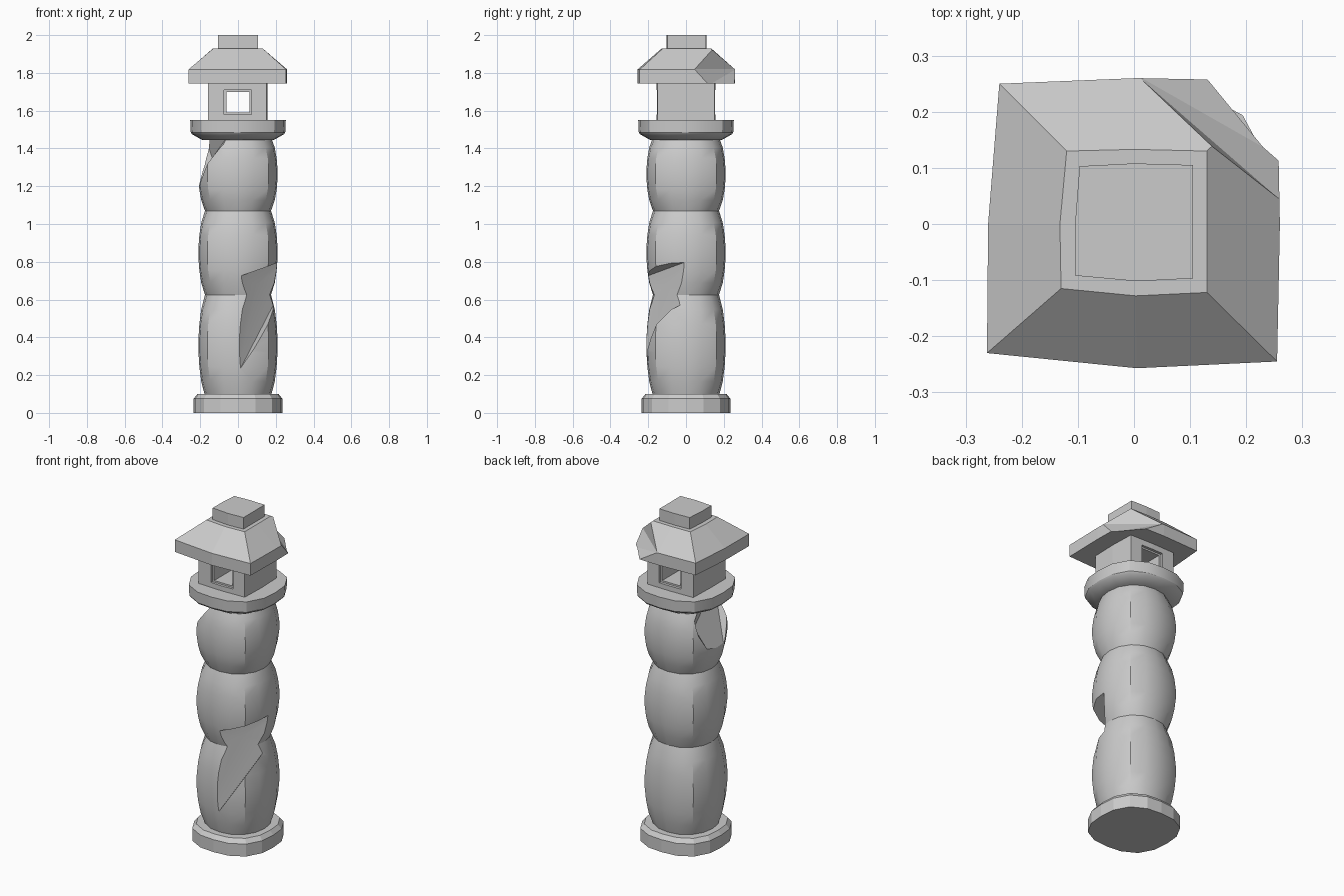
import bpy, bmesh, math
from mathutils import Vector

if "Cube" in bpy.data.objects:
    bpy.data.objects.remove(bpy.data.objects["Cube"])


def finish(name, bm):
    bmesh.ops.recalc_face_normals(bm, faces=bm.faces)
    me = bpy.data.meshes.new(name)
    bm.to_mesh(me)
    bm.free()
    ob = bpy.data.objects.new(name, me)
    bpy.context.collection.objects.link(ob)
    return ob


def loft(name, rings):
    """Join rings of equal point count into a closed solid."""
    bm = bmesh.new()
    loops = [[bm.verts.new(p) for p in ring] for ring in rings]
    n = len(loops[0])
    for a, b in zip(loops, loops[1:]):
        for i in range(n):
            j = (i + 1) % n
            bm.faces.new((a[i], a[j], b[j], b[i]))
    bm.faces.new(loops[0][::-1])
    bm.faces.new(loops[-1])
    return finish(name, bm)


def rounded(z, r, p=2.6, n=16):
    """Rounded-square cross section."""
    out = []
    for i in range(n):
        a = 2 * math.pi * i / n
        c, s = math.cos(a), math.sin(a)
        k = r / (abs(c) ** p + abs(s) ** p) ** (1 / p)
        out.append((k * c, k * s, z))
    return out


def hull(name, pts):
    bm = bmesh.new()
    for p in pts:
        bm.verts.new(p)
    res = bmesh.ops.convex_hull(bm, input=bm.verts)
    bmesh.ops.delete(bm, geom=[v for v in bm.verts if not v.link_faces], context='VERTS')
    return finish(name, bm)


def block(name, x0, x1, y0, y1, z0, z1):
    return hull(name, [(x, y, z) for x in (x0, x1) for y in (y0, y1) for z in (z0, z1)])


def cut(ob, cutter):
    cutter.hide_render = True
    m = ob.modifiers.new("cut", 'BOOLEAN')
    m.operation = 'DIFFERENCE'
    m.solver = 'EXACT'
    m.object = cutter
    bpy.context.view_layer.objects.active = ob
    bpy.ops.object.modifier_apply(modifier=m.name)
    bpy.data.objects.remove(cutter)


def smooth(ob, deg=30):
    bpy.ops.object.select_all(action='DESELECT')
    ob.select_set(True)
    bpy.context.view_layer.objects.active = ob
    bpy.ops.object.shade_smooth_by_angle(angle=math.radians(deg))


# base slab
loft("base", [rounded(0, 0.235), rounded(0.075, 0.235), rounded(0.1, 0.215)])

# column of three bulging drums
rings = []
for z0, z1 in ((0.09, 0.625), (0.625, 1.07), (1.07, 1.46)):
    steps = 7
    for i in range(steps + 1):
        if rings and i == 0:
            continue
        t = i / steps
        b = max(0.0, math.sin(math.pi * t)) ** 0.7
        rings.append(rounded(z0 + (z1 - z0) * t, 0.175 + 0.035 * b, 2.15 + 0.6 * b))
column = loft("column", rings)

# broken chip low on the front right
cut(column, hull("chip_low", [
    (0, -0.217, 0.72), (0.217, 0, 0.80), (0, -0.217, 0.21), (0.217, 0, 0.63),
    (0.10, -0.11, 0.68), (0.118, -0.105, 0.55), (0.4, -0.4, 0.85), (0.4, -0.4, 0.7)]))
# broken chip high on the left
cut(column, hull("chip_high", [
    (-0.05, -0.2, 1.47), (-0.175, 0.16, 1.47), (-0.13, -0.1, 1.345), (-0.137, 0.12, 1.35),
    (-0.214, -0.06, 1.18), (-0.214, 0.08, 1.2), (-0.4, -0.35, 1.47),
    (-0.4, 0.3, 1.47), (-0.4, -0.2, 1.1), (-0.4, 0.2, 1.1)]))
smooth(column)

# collar
collar = loft("collar", [rounded(1.445, 0.19), rounded(1.475, 0.243),
                         rounded(1.485, 0.25), rounded(1.55, 0.253)])
smooth(collar)

# light box with a framed window through front and back
box_pts = [(-0.16, -0.148), (0, -0.155), (0.15, -0.15), (0.155, 0),
           (0.15, 0.152), (0, 0.156), (-0.155, 0.152), (-0.16, 0)]
box = loft("light_box", [[(x, y, z) for x, y in box_pts] for z in (1.545, 1.75)])
for s in (-1, 1):
    ya, yb = sorted((s * 0.139, s * 0.3))
    cut(box, block("recess", -0.075, 0.072, ya, yb, 1.58, 1.71))
cut(box, block("window", -0.062, 0.062, -0.3, 0.3, 1.59, 1.70))

# roof with a broken back right corner
eave = [(-0.262, -0.23), (0.005, -0.257), (0.255, -0.245), (0.26, 0),
        (0.255, 0.255), (0.005, 0.26), (-0.24, 0.25), (-0.26, 0)]
crown = [(-0.13, -0.115), (0.003, -0.128), (0.13, -0.122), (0.13, 0),
         (0.13, 0.13), (0, 0.133), (-0.12, 0.13), (-0.132, 0)]
roof = loft("roof", [[(x, y, 1.745) for x, y in eave],
                     [(x, y, 1.818) for x, y in eave],
                     [(x, y, 1.93) for x, y in crown]])
cut(roof, hull("chip_roof", [
    (0.005, 0.265, 1.82), (0.13, 0.145, 1.935), (0.264, 0.04, 1.82),
    (0.145, 0.26, 1.735), (0.26, 0.12, 1.735), (0.207, 0.207, 1.735),
    (0.4, 0.4, 1.73), (0.4, 0.4, 2.0)]))

# cap block
cap = [(-0.105, -0.092), (0.005, -0.102), (0.105, -0.097), (0.105, 0),
       (0.105, 0.105), (0, 0.108), (-0.097, 0.103), (-0.105, 0)]
loft("cap", [[(x, y, z) for x, y in cap] for z in (1.925, 2.0)])
